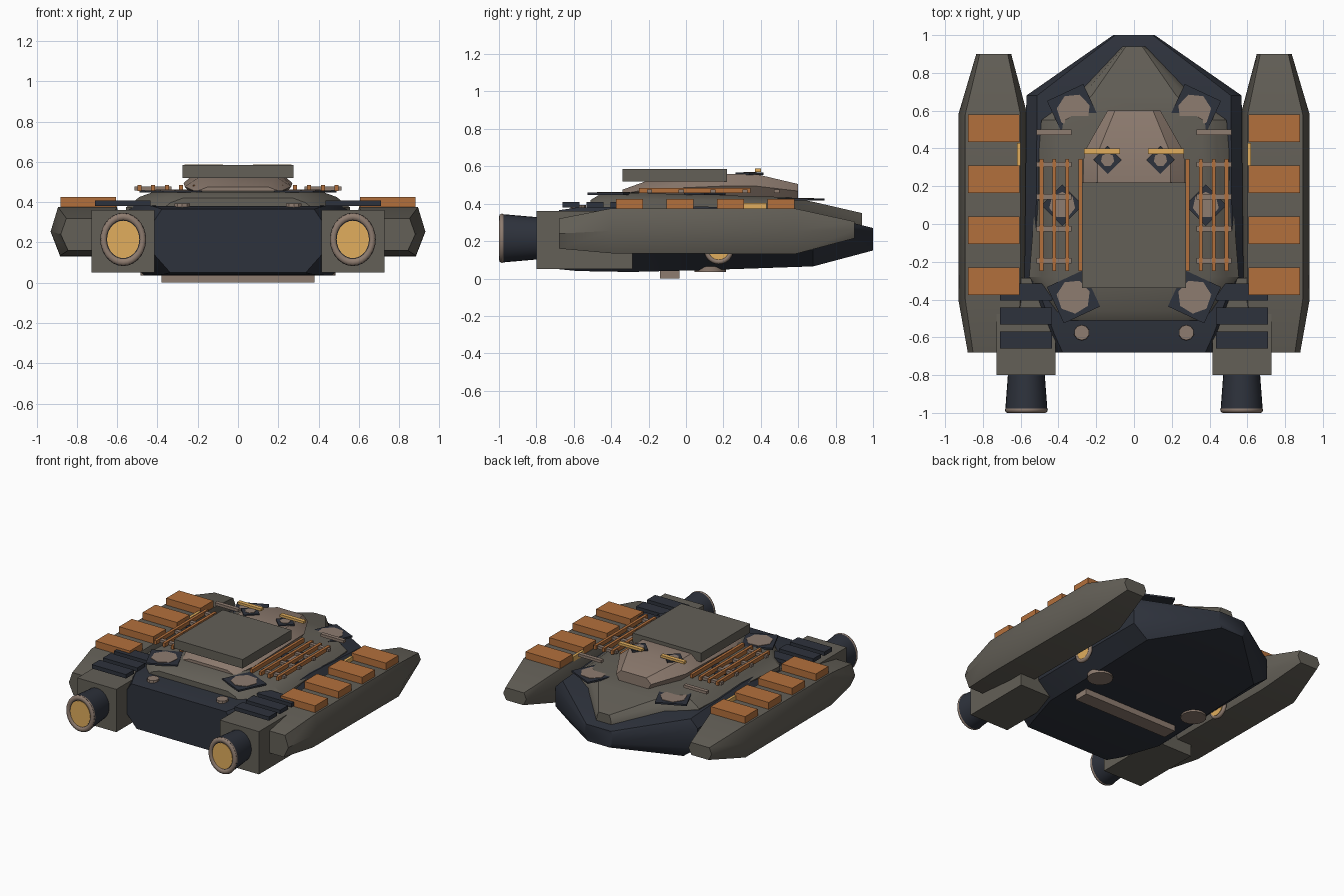
import bpy, math
from mathutils import Matrix

if "Cube" in bpy.data.objects:
    bpy.data.objects.remove(bpy.data.objects["Cube"])


def mat(name, c):
    m = bpy.data.materials.new(name)
    m.diffuse_color = (*c, 1)
    m.use_nodes = True
    m.node_tree.nodes["Principled BSDF"].inputs["Base Color"].default_value = m.diffuse_color
    return m


NAVY = mat("navy", (0.027, 0.032, 0.045))
GREY = mat("warm_grey", (0.125, 0.115, 0.095))
TAN = mat("tan", (0.27, 0.20, 0.16))
ORANGE = mat("orange", (0.45, 0.16, 0.045))
AMBER = mat("amber", (0.75, 0.42, 0.11))


def finish(o, name, m, smooth=None):
    o.name = name
    o.data.materials.append(m)
    if smooth:
        bpy.ops.object.select_all(action='DESELECT')
        o.select_set(True)
        bpy.context.view_layer.objects.active = o
        bpy.ops.object.shade_smooth_by_angle(angle=math.radians(smooth))
    return o


def loft(name, sections, profile, m, smooth=35):
    """sections: (y, x0, x1, z0, z1); profile: closed loop in the unit square"""
    n = len(profile)
    verts = [(x0 + u * (x1 - x0), y, z0 + v * (z1 - z0))
             for y, x0, x1, z0, z1 in sections for u, v in profile]
    faces = [(i * n + j, i * n + (j + 1) % n, (i + 1) * n + (j + 1) % n, (i + 1) * n + j)
             for i in range(len(sections) - 1) for j in range(n)]
    faces += [tuple(range(n))[::-1], tuple(range(len(verts) - n, len(verts)))]
    me = bpy.data.meshes.new(name)
    me.from_pydata(verts, [], faces)
    o = bpy.data.objects.new(name, me)
    bpy.context.collection.objects.link(o)
    import bmesh
    bm = bmesh.new()
    bm.from_mesh(me)
    bmesh.ops.recalc_face_normals(bm, faces=bm.faces)
    bm.to_mesh(me)
    bm.free()
    return finish(o, name, m, smooth)


def box(name, x, y, z, m):
    """box from (min, max) pairs"""
    bpy.ops.mesh.primitive_cube_add(size=1)
    o = bpy.context.object
    c = [(a + b) / 2 for a, b in (x, y, z)]
    s = [abs(b - a) for a, b in (x, y, z)]
    o.data.transform(Matrix.Translation(c) @ Matrix.Diagonal((*s, 1)))
    return finish(o, name, m)


def disc(name, loc, r1, r2, h, m, sides=24, rot=(0, 0, 0), smooth=35):
    bpy.ops.mesh.primitive_cone_add(vertices=sides, radius1=r1, radius2=r2, depth=h,
                                    location=loc, rotation=rot)
    return finish(bpy.context.object, name, m, smooth)


def ring(name, loc, R, r, m, rot):
    bpy.ops.mesh.primitive_torus_add(major_radius=R, minor_radius=r, major_segments=28,
                                     minor_segments=8, location=loc, rotation=rot)
    return finish(bpy.context.object, name, m, 60)


def sym(rows):
    return [(y, -w, w, a, b) for y, w, a, b in rows]


def mirror_loop(half):
    return half + [(1 - u, v) for u, v in reversed(half)]


# Hull, deck and cabin
loft("hull", sym([(-0.68, 0.42, 0.05, 0.365), (-0.58, 0.47, 0.04, 0.38), (-0.3, 0.58, 0.035, 0.385),
                  (0.1, 0.575, 0.045, 0.385), (0.68, 0.57, 0.065, 0.35), (1.0, 0.11, 0.15, 0.27)]),
     mirror_loop([(0.9, 0), (1, 0.3), (1, 0.8), (0.95, 1)]), NAVY)
loft("deck", sym([(-0.51, 0.38, 0.33, 0.42), (-0.46, 0.42, 0.33, 0.45), (-0.28, 0.555, 0.33, 0.458),
                  (0.55, 0.49, 0.33, 0.435), (0.68, 0.31, 0.31, 0.41), (0.94, 0.06, 0.25, 0.35)]),
     mirror_loop([(1, 0), (1, 0.35), (0.94, 0.75), (0.86, 1)]), GREY, 25)
loft("cabin", sym([(-0.34, 0.21, 0.43, 0.475), (-0.2, 0.265, 0.43, 0.525), (0.22, 0.27, 0.43, 0.56),
                   (0.38, 0.265, 0.43, 0.557), (0.6, 0.14, 0.43, 0.505)]),
     mirror_loop([(0.92, 0), (1, 0.5), (0.86, 1)]), TAN)
box("roof_plate", (-0.275, 0.275), (-0.34, 0.22), (0.52, 0.585), GREY)
box("keel_bar", (-0.38, 0.38), (-0.14, -0.035), (0, 0.05), TAN)

POD = [(0.13, 0), (0.87, 0), (1, 0.5), (0.9, 1), (0.1, 1), (0, 0.5)]
for s, side in ((1, "right"), (-1, "left")):
    def X(a, b):
        return (s * a, s * b)

    # Side pod with its storage boxes
    loft(f"pod_{side}", [(y, s * a, s * b, c, d) for y, a, b, c, d in (
        (-0.68, 0.60, 0.88, 0.16, 0.32), (-0.4, 0.565, 0.93, 0.135, 0.375),
        (0.58, 0.565, 0.93, 0.13, 0.375), (0.9, 0.65, 0.835, 0.215, 0.305))], POD, GREY, 40)
    for i in range(4):
        y = 0.508 - 0.27 * i
        box(f"storage_box_{side}_{i}", X(0.605, 0.88), (y - 0.073, y + 0.073), (0.36, 0.425), ORANGE)
    box(f"pod_light_{side}", X(0.6, 0.62), (0.31, 0.43), (0.36, 0.405), AMBER)

    # Engine block, vents and nozzle
    box(f"engine_block_{side}", X(0.415, 0.728), (-0.8, -0.285), (0.05, 0.36), GREY)
    for i in range(3):
        y = -0.615 + 0.128 * i
        box(f"vent_slat_{side}_{i}", X(0.435, 0.71), (y - 0.045, y + 0.045), (0.38, 0.408), NAVY)
    R = (math.radians(90), 0, 0)
    parts = [disc(f"nozzle_{side}", (s * 0.57, -0.89, 0.215), 0.097, 0.112, 0.2, NAVY, 28, R),
             ring(f"nozzle_rim_{side}", (s * 0.57, -0.984, 0.215), 0.097, 0.017, TAN, R),
             disc(f"nozzle_glow_{side}", (s * 0.57, -0.985, 0.215), 0.08, 0.08, 0.016, AMBER, 28, R)]
    for p in parts:
        p.scale = (1, 1.16, 1)

    # Roof rack rails and cross bars
    for i, x in enumerate((0.213, 0.283, 0.353, 0.422, 0.49)):
        box(f"rail_{side}_{i}", X(x - 0.01, x + 0.01), (-0.25, 0.345), (0.456, 0.484), ORANGE)
    for i in range(5):
        y = 0.485 - 0.17 * i
        box(f"cross_bar_{side}_{i}", X(0.33, 0.515), (y - 0.014, y + 0.014), (0.457, 0.477), TAN)

    # Deck hatches: four-cornered plate below a faceted cap
    for i, (x, y, z, a, b, t) in enumerate(((0.32, -0.385, 0.453, 0.15, 0.09, 20),
                                            (0.32, 0.6, 0.422, 0.15, 0.09, 20),
                                            (0.38, 0.1, 0.453, 0.11, 0.07, 0),
                                            (0.14, 0.34, 0.56, 0.075, 0.036, 0))):
        t = (0, 0, s * math.radians(t))
        disc(f"hatch_plate_{side}_{i}", (s * x, y, z), a, a, 0.012, NAVY, 4, t, None)
        disc(f"hatch_cap_{side}_{i}", (s * x, y, z + 0.003), b, b, 0.012, TAN, 7, t, None)
    disc(f"rear_cap_{side}", (s * 0.277, -0.575, 0.378), 0.043, 0.04, 0.03, TAN, 10, smooth=None)

    # Cabin light, belly disc and side port
    box(f"cabin_light_{side}", X(0.075, 0.265), (0.37, 0.4), (0.57, 0.587), AMBER)
    disc(f"belly_disc_{side}", (s * 0.4, 0.13, 0.05), 0.085, 0.085, 0.03, TAN, 16)
    Q = (0, math.radians(90), 0)
    ring(f"port_rim_{side}", (s * 0.575, 0.175, 0.155), 0.065, 0.014, TAN, Q)
    disc(f"port_glow_{side}", (s * 0.572, 0.175, 0.155), 0.06, 0.06, 0.025, AMBER, 24, Q)
